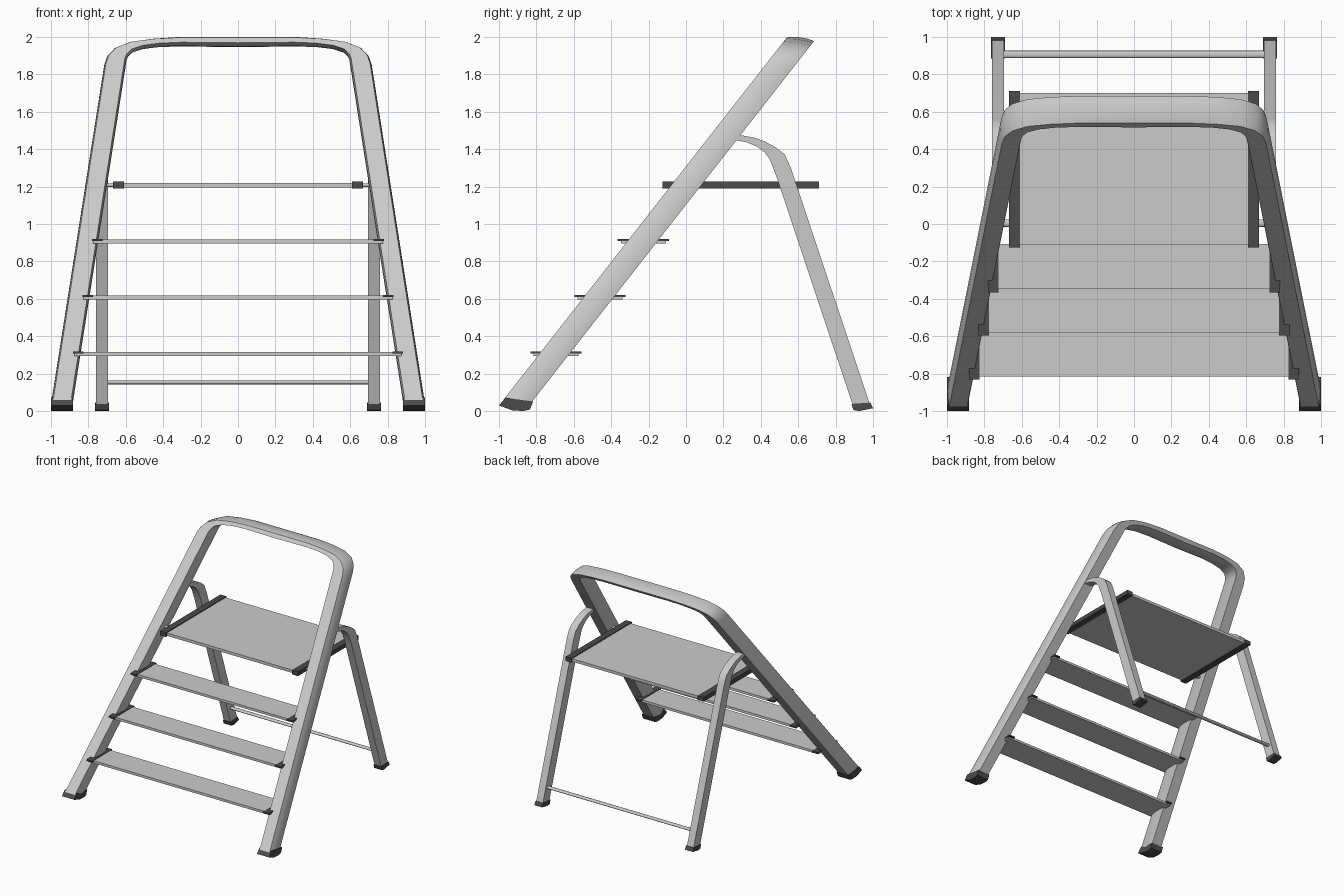
import bpy, bmesh, math
from mathutils import Vector

if "Cube" in bpy.data.objects:
    bpy.data.objects.remove(bpy.data.objects["Cube"])


def make_object(name, verts, faces, smooth=False):
    mesh = bpy.data.meshes.new(name)
    mesh.from_pydata(verts, [], faces)
    bm = bmesh.new()
    bm.from_mesh(mesh)
    bmesh.ops.recalc_face_normals(bm, faces=bm.faces)
    bm.to_mesh(mesh)
    bm.free()
    obj = bpy.data.objects.new(name, mesh)
    bpy.context.collection.objects.link(obj)
    if smooth:
        bpy.ops.object.select_all(action='DESELECT')
        obj.select_set(True)
        bpy.context.view_layer.objects.active = obj
        bpy.ops.object.shade_smooth_by_angle(angle=math.radians(32))
    return obj


def loft(name, rings, smooth=False):
    n = len(rings[0])
    verts = [v for ring in rings for v in ring]
    faces = [(r * n + i, r * n + (i + 1) % n, (r + 1) * n + (i + 1) % n, (r + 1) * n + i)
             for r in range(len(rings) - 1) for i in range(n)]
    faces += [tuple(range(n)), tuple(range((len(rings) - 1) * n, len(rings) * n))]
    return make_object(name, verts, faces, smooth)


def side_extrude(name, profile, x0, x1):
    # extrude a (y, z) outline along x
    return loft(name, [[(x, y, z) for y, z in profile] for x in (x0, x1)])


def box(name, x0, x1, y0, y1, z0, z1):
    return side_extrude(name, [(y0, z0), (y1, z0), (y1, z1), (y0, z1)], x0, x1)


def rod(name, half, y, z, ry, rz, sides=12):
    prof = [(y + ry * math.cos(a), z + rz * math.sin(a))
            for a in (2 * math.pi * i / sides for i in range(sides))]
    obj = side_extrude(name, prof, -half, half)
    for p in obj.data.polygons:
        p.use_smooth = len(p.vertices) == 4
    return obj


def tint(obj, mat):
    obj.data.materials.append(mat)


dark = bpy.data.materials.new("dark_plastic")
dark.diffuse_color = (0.07, 0.07, 0.07, 1)
dark.use_nodes = True
dark.node_tree.nodes["Principled BSDF"].inputs["Base Color"].default_value = dark.diffuse_color

# front frame: inverted U with slightly bulging sides, leaning back
outer = [(.988, .06), (.706, 1.86), (.69, 1.905), (.65, 1.945), (.57, 1.975),
         (.45, 1.99), (.3, 1.998), (0, 1.998)]
inner = [(.892, .06), (.605, 1.885), (.595, 1.91), (.57, 1.935), (.51, 1.955),
         (.42, 1.967), (.3, 1.972), (0, 1.969)]
depth = Vector((0, .145, -.02))
bulge = [(0, 0), (.2, .007), (.5, .010), (.8, .007), (1, 0)]


def lean(x, z):
    return Vector((x, .782 * z - 1.023, z))


rings = []
for (ox, oz), (ix, iz) in zip(outer, inner):
    out = Vector((ox - ix, 0, oz - iz)).normalized()
    o, i = lean(ox, oz), lean(ix, iz)
    rings.append([o + depth * t + out * b for t, b in bulge] +
                 [i + depth * t - out * b for t, b in reversed(bulge)])
rings += [[Vector((-v.x, v.y, v.z)) for v in ring] for ring in rings[-2::-1]]
loft("front_frame", rings, True)

# rear legs bend over at the top to meet the frame
leg_outer = [(.22, 1.475), (.297, 1.474), (.365, 1.462), (.42, 1.442), (.48, 1.41),
             (.528, 1.372), (.56, 1.302), (.985, .03)]
leg_inner = [(.22, 1.44), (.26, 1.45), (.325, 1.437), (.378, 1.415), (.42, 1.383),
             (.448, 1.345), (.485, 1.249), (.892, .03)]
rear_foot = [(.885, .038), (.895, .005), (.925, 0), (1.0, .015), (.985, .045)]
front_foot = [(-1.0, .03), (-.965, .072), (-.818, .05), (-.835, .008), (-.87, 0), (-.93, .004)]
for side, s in (("right", 1), ("left", -1)):
    loft("rear_leg_" + side, [[(s * .696, a[0], a[1]), (s * .76, a[0], a[1]),
                               (s * .76, b[0], b[1]), (s * .696, b[0], b[1])]
                              for a, b in zip(leg_outer, leg_inner)], True)
    tint(side_extrude("rear_foot_" + side, rear_foot, s * .69, s * .765), dark)
    tint(side_extrude("front_foot_" + side, front_foot, s * .883, s * 1.0), dark)
    # platform side rails
    tint(box("platform_rail_" + side, s * .61, s * .667, -.125, .71, 1.19, 1.227), dark)

# platform, its pivot rod and the rear cross bar
box("platform", -.615, .615, -.11, .70, 1.195, 1.22)
rod("pivot_rod", .71, .005, 1.207, .02, .01)
rod("rear_cross_bar", .70, .907, .153, .02, .01)

# three steps with dark end brackets around the frame
for k, (w, y, z) in enumerate([(.825, -.695, .305), (.775, -.46, .607), (.725, -.228, .907)], 1):
    box(f"step_{k}", -w - .005, w + .005, y - .12, y + .12, z - .01, z + .011)
    for side, s in (("right", 1), ("left", -1)):
        tint(box(f"step_bracket_{k}_{side}", s * w, s * (w + .056),
                 y - .137, y + .137, z + .002, z + .014), dark)
        box(f"step_end_{k}_{side}", s * w, s * (w + .05), y - .12, y + .12, z - .01, z + .002)
